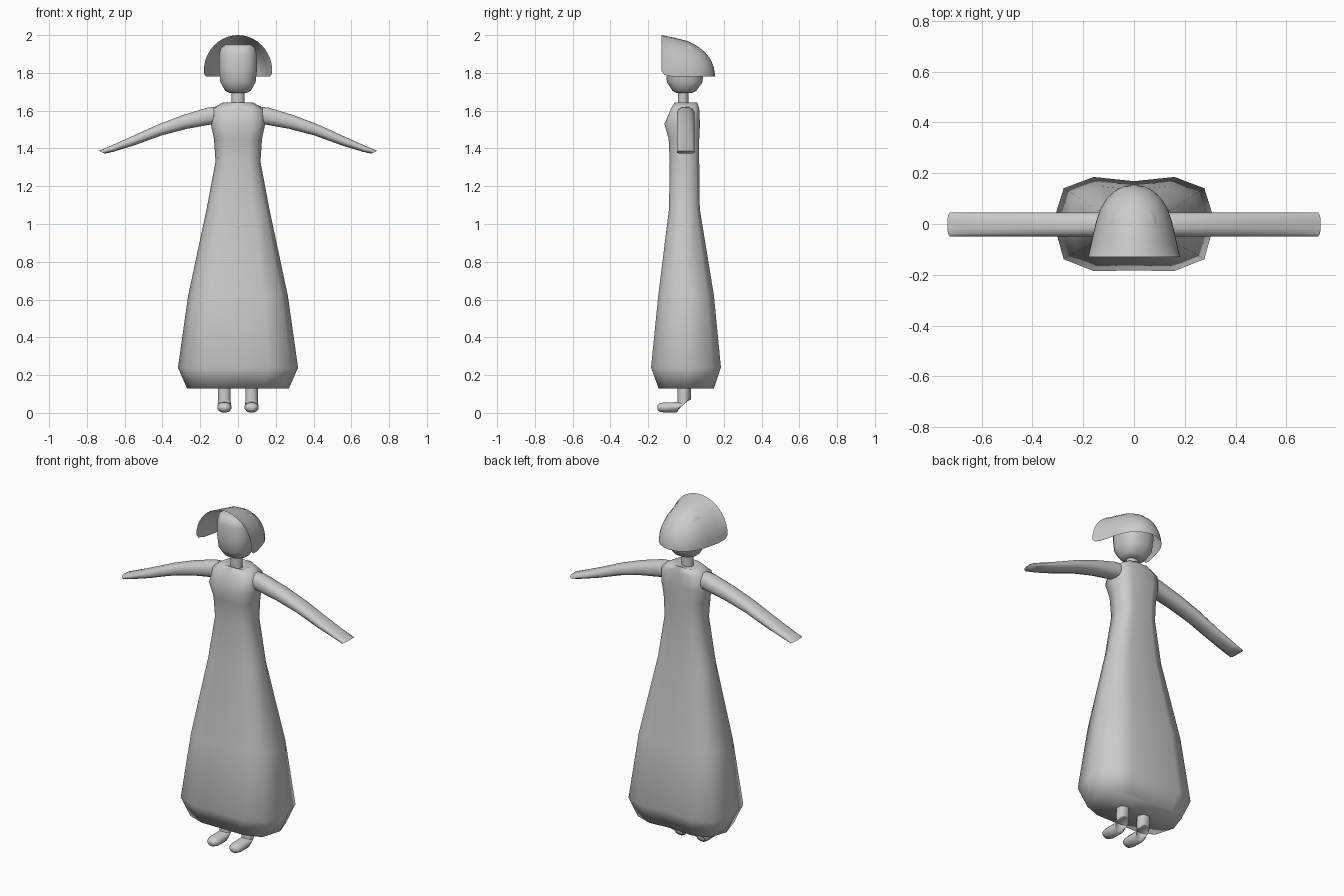
import bpy, bmesh, math
from mathutils import Vector

cube = bpy.data.objects.get("Cube")
if cube:
    bpy.data.objects.remove(cube, do_unlink=True)

GREY = (0.6, 0.6, 0.6, 1.0)
mat = bpy.data.materials.new("plain_grey")
mat.use_nodes = True
mat.diffuse_color = GREY
bsdf = next(n for n in mat.node_tree.nodes if n.type == 'BSDF_PRINCIPLED')
bsdf.inputs["Base Color"].default_value = GREY
bsdf.inputs["Roughness"].default_value = 0.7


def loft(name, rings, closed=True, caps=True, sharp=80):
    """Skin a list of equally long point rings into one smooth object."""
    bm = bmesh.new()
    rows = [[bm.verts.new(p) for p in ring] for ring in rings]
    n = len(rows[0])
    for a, b in zip(rows, rows[1:]):
        for i in range(n if closed else n - 1):
            j = (i + 1) % n
            bm.faces.new((a[i], a[j], b[j], b[i]))
    if caps:
        bm.faces.new(rows[0])
        bm.faces.new(rows[-1])
    bmesh.ops.remove_doubles(bm, verts=bm.verts, dist=0.0005)
    bmesh.ops.recalc_face_normals(bm, faces=bm.faces)
    mesh = bpy.data.meshes.new(name)
    bm.to_mesh(mesh)
    bm.free()
    mesh.shade_smooth()
    mesh.set_sharp_from_angle(angle=math.radians(sharp))
    mesh.materials.append(mat)
    obj = bpy.data.objects.new(name, mesh)
    bpy.context.collection.objects.link(obj)
    return obj


def rounded(n, power=1.0):
    """Unit superellipse; a power below one makes it boxier."""
    pts = []
    for i in range(n):
        t = 2 * math.pi * (i + 0.5) / n
        c, s = math.cos(t), math.sin(t)
        pts.append((math.copysign(abs(c) ** power, c), math.copysign(abs(s) ** power, s)))
    return pts


def body_rings(section, levels):
    """Horizontal rings from (z, half width, front y, back y)."""
    return [[(x * w, (f + b) / 2 + y * (b - f) / 2, z) for x, y in section]
            for z, w, f, b in levels]


# Dress: boxy section with a shallow groove down the back
half = [(0.5, -1), (0.87, -0.75), (1, 0.05), (0.87, 0.76), (0.5, 1)]
section = [(0, -0.99)] + half + [(0, 0.91)] + [(-x, y) for x, y in reversed(half)]
loft("dress", body_rings(section, [
    (0.13, 0.27, -0.145, 0.148),
    (0.24, 0.318, -0.185, 0.185),
    (0.62, 0.264, -0.147, 0.148),
    (1.08, 0.166, -0.09, 0.073),
    (1.33, 0.119, -0.086, 0.07),
    (1.45, 0.127, -0.092, 0.07),
    (1.53, 0.144, -0.114, 0.074),
    (1.61, 0.14, -0.08, 0.07),
    (1.643, 0.08, -0.06, 0.06),
    (1.63, 0.035, -0.04, 0.025),
]))

# Neck and head
loft("neck", body_rings(rounded(12), [
    (1.60, 0.035, -0.044, 0.014),
    (1.73, 0.035, -0.044, 0.014),
]))
loft("head", body_rings(rounded(20, 0.8), [
    (1.693, 0.045, -0.05, 0.03),
    (1.705, 0.068, -0.072, 0.055),
    (1.75, 0.094, -0.102, 0.088),
    (1.82, 0.102, -0.108, 0.095),
    (1.90, 0.10, -0.106, 0.085),
    (1.935, 0.09, -0.095, 0.06),
    (1.95, 0.065, -0.07, 0.03),
]))

# Hood: thin open shell of arches shrinking towards the back
arches = []
for y, w, top, low in [(-0.13, 0.181, 2.0, 1.81), (-0.115, 0.178, 1.997, 1.79),
                       (-0.07, 0.168, 1.988, 1.78), (0.01, 0.149, 1.968, 1.78),
                       (0.06, 0.132, 1.942, 1.78), (0.10, 0.108, 1.91, 1.78),
                       (0.13, 0.076, 1.872, 1.78), (0.147, 0.043, 1.83, 1.78),
                       (0.155, 0.0, 1.782, 1.78)]:
    arches.append([(w * math.cos(t), y, low + (top - low) * math.sin(t))
                   for t in (math.pi * i / 20 for i in range(21))])
loft("hood", arches, closed=False, caps=False)

for side, label in ((1, "left"), (-1, "right")):
    # Arm: rings between an upper and a lower point, flattened at the hand
    rings = []
    for xt, zt, xb, zb in [(0.11, 1.622, 0.09, 1.525), (0.16, 1.618, 0.135, 1.527),
                           (0.30, 1.575, 0.27, 1.503), (0.43, 1.525, 0.405, 1.468),
                           (0.565, 1.463, 0.545, 1.417), (0.68, 1.412, 0.66, 1.382),
                           (0.735, 1.388, 0.705, 1.372)]:
        mid = Vector(((xt + xb) / 2, 0, (zt + zb) / 2))
        up = Vector(((xt - xb) / 2, 0, (zt - zb) / 2))
        ring = [mid + up * v + Vector((0, -0.002 + 0.048 * u, 0))
                for u, v in rounded(12, 0.8)]
        rings.append([(side * p.x, p.y, p.z) for p in ring])
    loft(label + "_arm", rings, sharp=60)

    # Leg and foot: one tube bending forward at the ankle
    rings = []
    for y, z, rx, r, tilt in [(-0.009, 0.22, 0.035, 0.036, 0), (-0.009, 0.07, 0.034, 0.036, 0),
                              (-0.014, 0.043, 0.035, 0.042, 40), (-0.045, 0.029, 0.038, 0.029, 85),
                              (-0.12, 0.029, 0.039, 0.027, 90), (-0.142, 0.028, 0.03, 0.022, 90),
                              (-0.152, 0.028, 0.014, 0.01, 90)]:
        a = math.radians(tilt)
        rings.append([(side * 0.072 + rx * u, y + r * v * math.cos(a), z + r * v * math.sin(a))
                      for u, v in rounded(12)])
    # Rest the sole on the ground
    rings = [[(x, y, max(z, 0.0)) for x, y, z in ring] for ring in rings]
    loft(label + "_leg", rings)
